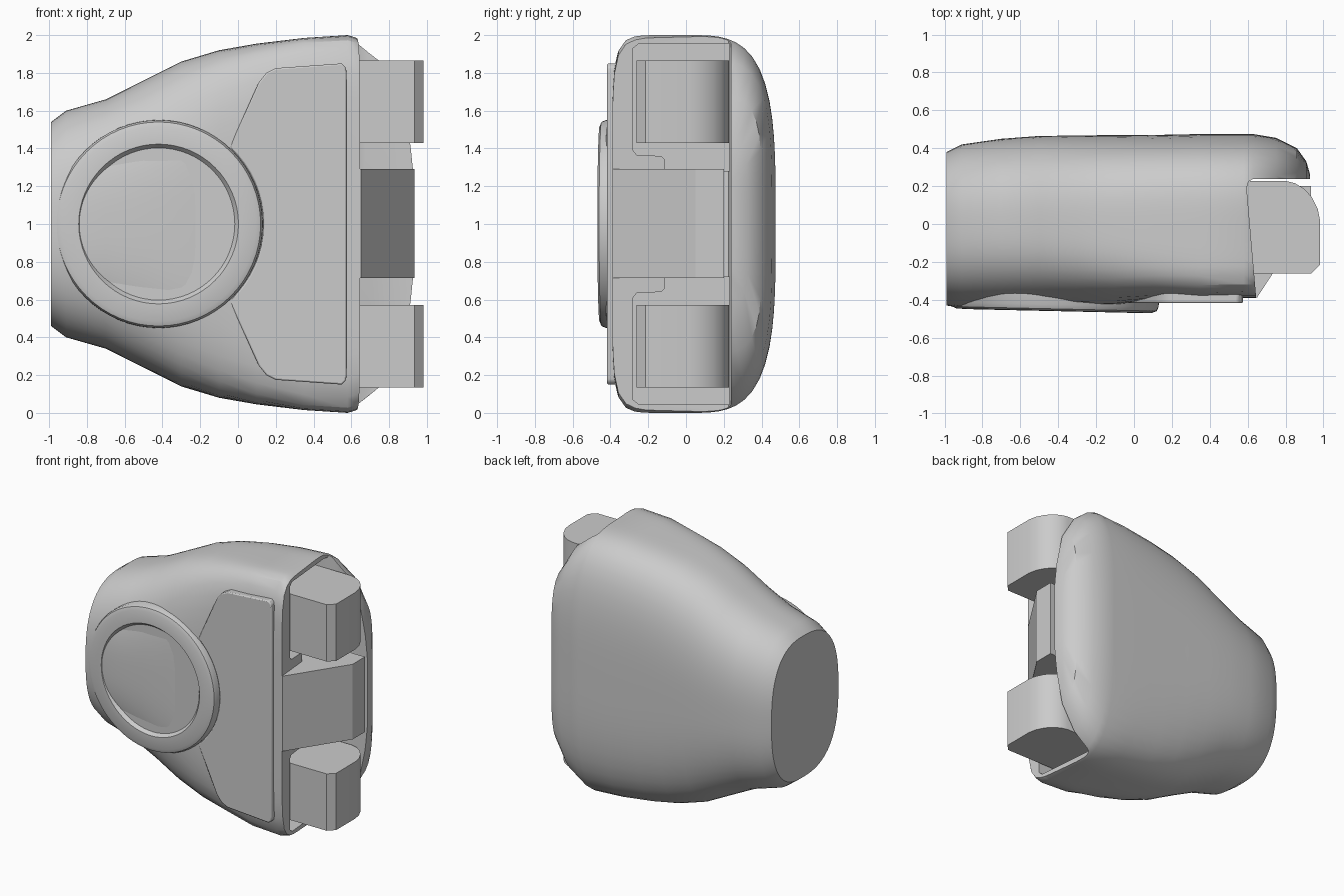
import bpy, bmesh, math
from mathutils import Vector, Matrix

cube = bpy.data.objects.get("Cube")
if cube:
    bpy.data.objects.remove(cube)

GREY = (0.6, 0.6, 0.6, 1)
grey = bpy.data.materials.new("plain_grey")
grey.use_nodes = True
grey.diffuse_color = GREY
grey.node_tree.nodes["Principled BSDF"].inputs["Base Color"].default_value = GREY


def finish(name, bm, angle=30):
    bmesh.ops.recalc_face_normals(bm, faces=bm.faces)
    mesh = bpy.data.meshes.new(name)
    bm.to_mesh(mesh)
    bm.free()
    mesh.materials.append(grey)
    ob = bpy.data.objects.new(name, mesh)
    bpy.context.collection.objects.link(ob)
    smooth(ob, angle)
    return ob


def smooth(ob, angle):
    bpy.ops.object.select_all(action="DESELECT")
    ob.select_set(True)
    bpy.context.view_layer.objects.active = ob
    bpy.ops.object.shade_smooth_by_angle(angle=math.radians(angle))


def prism(name, outline, axis, lo, hi, angle=30):
    """Extrude a 2D outline along x, y or z."""
    place = {"x": lambda a, b, t: (t, a, b),
             "y": lambda a, b, t: (a, t, b),
             "z": lambda a, b, t: (a, b, t)}[axis]
    bm = bmesh.new()
    face = bm.faces.new([bm.verts.new(place(a, b, lo)) for a, b in outline])
    new = bmesh.ops.extrude_face_region(bm, geom=[face])["geom"]
    move = Vector(place(0, 0, hi - lo))
    bmesh.ops.translate(bm, verts=[v for v in new if isinstance(v, bmesh.types.BMVert)], vec=move)
    return finish(name, bm, angle)


def cut(target, cutter):
    mod = target.modifiers.new("cut", "BOOLEAN")
    mod.object, mod.operation, mod.solver = cutter, "DIFFERENCE", "EXACT"
    bpy.ops.object.select_all(action="DESELECT")
    bpy.context.view_layer.objects.active = target
    bpy.ops.object.modifier_apply(modifier=mod.name)
    bpy.data.objects.remove(cutter)


# Shell stations: x, half height, front depth, back depth, front and back squareness
STATIONS = [
    (-.99, .54, .43, .38, 2.6, 2.6),
    (-.91, .60, .445, .42, 2.6, 2.6),
    (-.7, .66, .45, .45, 2.7, 2.7),
    (-.5, .76, .45, .465, 2.8, 2.8),
    (-.3, .86, .445, .467, 3.2, 3),
    (-.1, .92, .43, .47, 4, 3.2),
    (.1, .955, .40, .47, 5.5, 3.4),
    (.35, .985, .395, .475, 8, 3.5),
    (.58, 1.0, .39, .475, 8, 3.5),
    (.63, .985, .39, .475, 8, 3.5),
    (.75, .88, .39, .455, 8, 4),
    (.86, .69, .39, .40, 8, 5),
    (.91, .46, .39, .33, 8, 5),
    (.93, .30, .39, .26, 8, 5),
]
SIDES = 72
bm = bmesh.new()
rings = []
for x, h, front, back, nf, nb in STATIONS:
    ring = []
    for i in range(SIDES):
        a = math.tau * i / SIDES
        c, s = math.cos(a), math.sin(a)
        n, depth = (nb, back) if c > 0 else (nf, front)
        r = (abs(c) ** n + abs(s) ** n) ** (-1 / n)
        ring.append(bm.verts.new((x, c * r * depth, 1 + s * r * h)))
    rings.append(ring)
for a, b in zip(rings, rings[1:]):
    for i in range(SIDES):
        j = (i + 1) % SIDES
        bm.faces.new((a[i], a[j], b[j], b[i]))
bm.faces.new(rings[0])
bm.faces.new(rings[-1])
shell = finish("shell", bm)

# Slanted open end that leaves the back lip standing
cut(shell, prism("opening", [(.63, .238), (.605, .225), (.595, .19), (.645, -.39),
                             (.65, -.6), (1.3, -.6), (1.3, .238)], "z", -.2, 2.2))

# Hinge pockets above and below the tongue
POCKET = [(.23, .28), (-.11, .28), (-.11, .34), (-.13, .36), (-.26, .365),
          (-.28, .39), (-.28, .93), (-.25, .955), (.23, .955)]
for side in (1, -1):
    cut(shell, prism("pocket", [(y, 1 + side * z) for y, z in POCKET], "x", .45, 1.1))
smooth(shell, 35)

# Hinge knuckles
KNUCKLE = [(.44, .228), (.80, .228), (.85, .215), (.90, .185), (.94, .14), (.97, .08),
           (.982, .02), (.982, -.215), (.935, -.262), (.44, -.262)]
for name, lo, hi in (("lower_knuckle", .135, .57), ("upper_knuckle", 1.43, 1.865)):
    prism(name, KNUCKLE, "z", lo, hi)

# Sloped tongue between the knuckles
prism("tongue", [(.44, -.38), (.65, -.388), (.935, .05), (.935, .2), (.44, .2)],
      "z", .715, 1.29, 20)

# Raised bezel with a recessed disc, turned around the y axis
CENTRE_X = -.41
PROFILE = [(.553, -.30), (.55, -.425), (.54, -.448), (.515, -.458), (.423, -.46),
           (.403, -.435), (0, -.435)]
bm = bmesh.new()
verts = [bm.verts.new((r, y, 0)) for r, y in PROFILE]
edges = [bm.edges.new(pair) for pair in zip(verts, verts[1:])]
bmesh.ops.spin(bm, geom=verts + edges, cent=(0, 0, 0), axis=(0, 1, 0),
               angle=math.tau, steps=64, use_duplicate=False)
bmesh.ops.remove_doubles(bm, verts=bm.verts, dist=.0005)
bm.transform(Matrix.Translation((CENTRE_X, 0, 1)) @ Matrix.Rotation(math.radians(-1.3), 4, "Z"))
finish("round_bezel", bm)

# Front plate whose left edge follows the bezel
upper = [(.575, .80), (.57, .83), (.55, .85), (.20, .825), (.15, .80), (.11, .75)]
arc = []
for i in range(17):
    a = math.radians(48 - 6 * i)
    arc.append((CENTRE_X + .545 * math.cos(a), .545 * math.sin(a)))
lower = [(x, -z) for x, z in reversed(upper)]
outline = [(x, 1 + z) for x, z in upper + arc + lower]
plate = prism("front_plate", outline, "y", -.418, -.30)
bevel = plate.modifiers.new("soft_edge", "BEVEL")
bevel.width, bevel.segments = .008, 2
